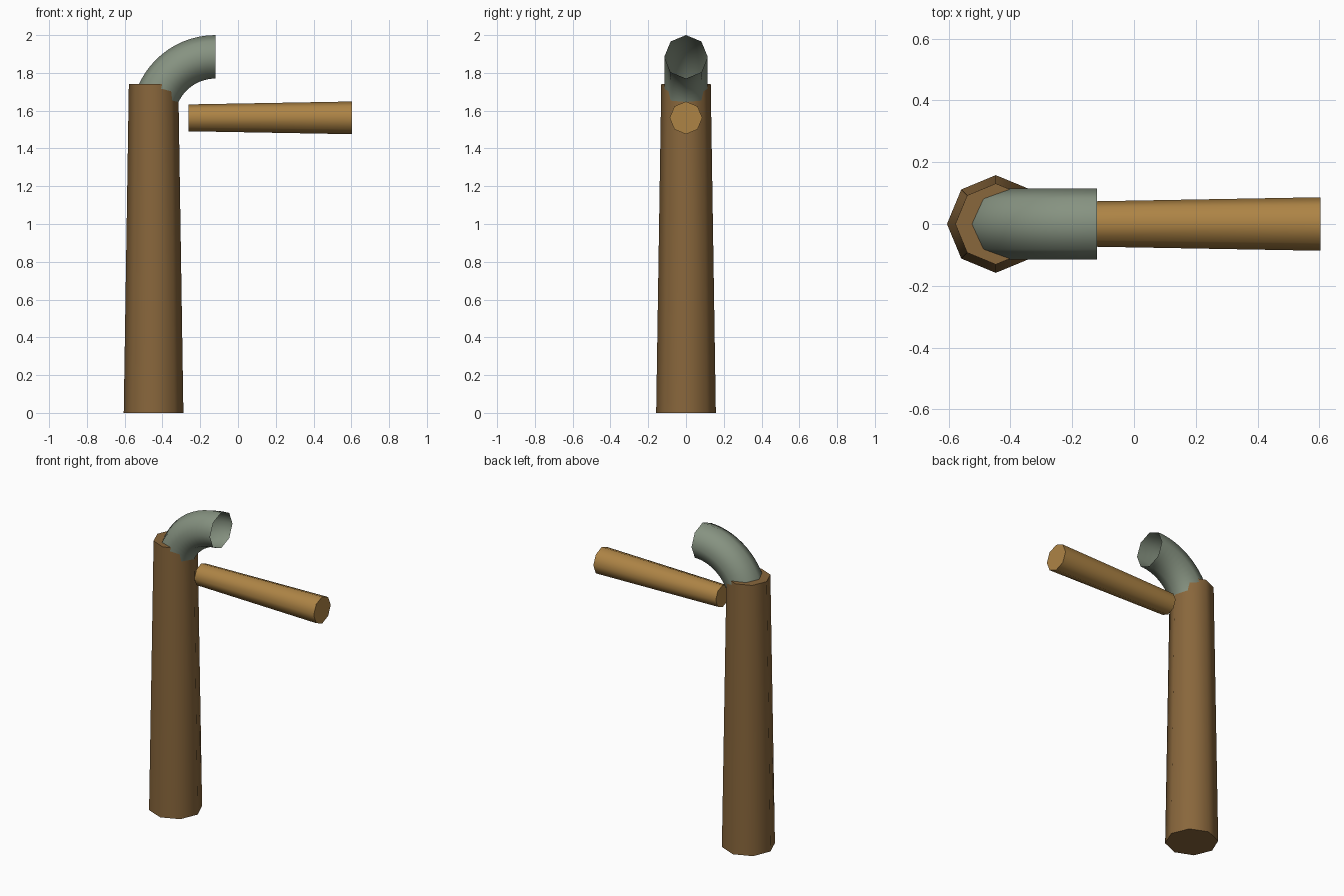
import bpy, bmesh
from math import radians, pi
from mathutils import Matrix, Vector

if "Cube" in bpy.data.objects:
    bpy.data.objects.remove(bpy.data.objects["Cube"])

SIDES = 8


def finish(bm, name, color):
    bmesh.ops.recalc_face_normals(bm, faces=bm.faces)
    mesh = bpy.data.meshes.new(name)
    bm.to_mesh(mesh)
    bm.free()
    obj = bpy.data.objects.new(name, mesh)
    bpy.context.collection.objects.link(obj)
    mat = bpy.data.materials.new(name + "_material")
    mat.diffuse_color = (*color, 1)
    mat.use_nodes = True
    mat.node_tree.nodes["Principled BSDF"].inputs["Base Color"].default_value = mat.diffuse_color
    mesh.materials.append(mat)
    bpy.ops.object.select_all(action='DESELECT')
    obj.select_set(True)
    bpy.context.view_layer.objects.active = obj
    bpy.ops.object.shade_smooth_by_angle(angle=radians(60))
    return obj


def tapered_log(name, center, r1, r2, length, color, tilt=0.0):
    bm = bmesh.new()
    m = Matrix.Translation(center) @ Matrix.Rotation(tilt, 4, 'Y')
    bmesh.ops.create_cone(bm, cap_ends=True, segments=SIDES,
                          radius1=r1, radius2=r2, depth=length, matrix=m)
    return finish(bm, name, color)


# Upright post
tapered_log("post", (-0.447, 0, 0.87), 0.158, 0.131, 1.74, (0.25, 0.135, 0.045))

# Horizontal bar floating beside the post
tapered_log("crossbar", (0.17, 0, 1.562), 0.071, 0.0865, 0.866,
            (0.42, 0.23, 0.06), pi / 2)

# Open quarter-bend pipe rising out of the post
bm = bmesh.new()
bmesh.ops.create_circle(bm, segments=SIDES, radius=0.115,
                        matrix=Matrix.Translation((-0.45, 0, 1.555)))
bmesh.ops.spin(bm, geom=bm.verts[:] + bm.edges[:], cent=Vector((-0.12, 0, 1.555)),
               axis=(0, 1, 0), angle=pi / 2, steps=16)
finish(bm, "bent_pipe", (0.24, 0.29, 0.22))
